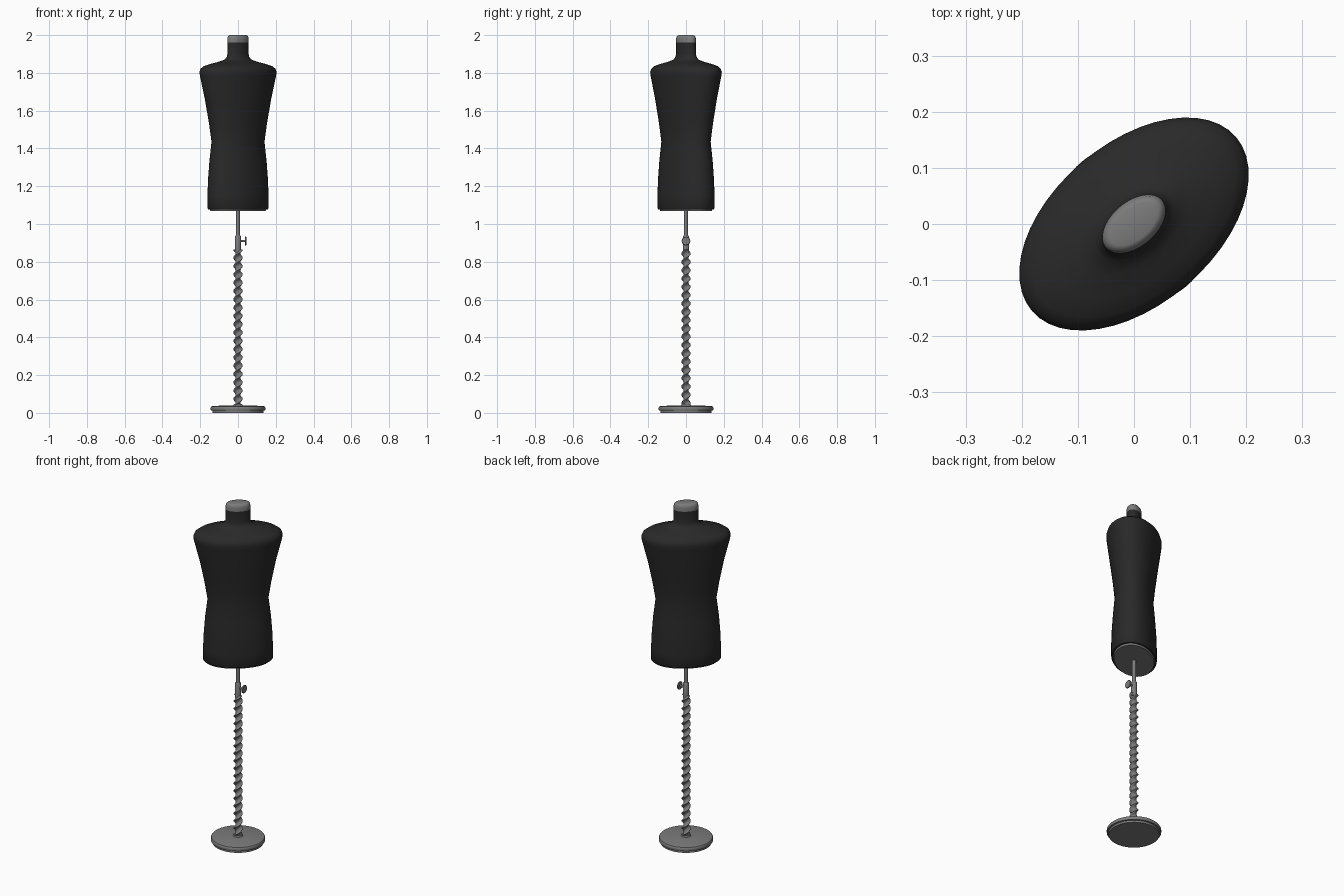
import bpy, math
from mathutils import Matrix, Vector

if "Cube" in bpy.data.objects:
    bpy.data.objects.remove(bpy.data.objects["Cube"], do_unlink=True)

TURN = math.radians(40.4)  # the torso stands turned on its pole


def make_material(name, value):
    mat = bpy.data.materials.new(name)
    mat.use_nodes = True
    colour = (value, value, value, 1)
    mat.diffuse_color = colour
    mat.node_tree.nodes["Principled BSDF"].inputs["Base Color"].default_value = colour
    return mat


black = make_material("black fabric", 0.022)
grey = make_material("grey metal", 0.2)


def loft(name, rings, mat, sides=48, turn=0.0, sharp=35):
    """Closed skin through elliptical rings (half width, half depth, height, twist)."""
    verts, faces = [], []
    for a, b, z, twist in rings:
        rot = Matrix.Rotation(turn + twist, 3, "Z")
        for i in range(sides):
            t = math.tau * i / sides - twist
            verts.append(rot @ Vector((a * math.cos(t), b * math.sin(t), z)))
    for r in range(len(rings) - 1):
        for i in range(sides):
            j = (i + 1) % sides
            k = r * sides
            faces.append((k + i, k + j, k + sides + j, k + sides + i))
    faces.append(tuple(reversed(range(sides))))
    faces.append(tuple(range(len(verts) - sides, len(verts))))
    mesh = bpy.data.meshes.new(name)
    mesh.from_pydata(verts, [], faces)
    mesh.materials.append(mat)
    obj = bpy.data.objects.new(name, mesh)
    bpy.context.collection.objects.link(obj)
    bpy.ops.object.select_all(action="DESELECT")
    obj.select_set(True)
    bpy.context.view_layer.objects.active = obj
    bpy.ops.object.shade_smooth_by_angle(angle=math.radians(sharp))
    return obj


def oval(profile):
    return [(a, b, z, 0) for a, b, z in profile]


def turned(profile):
    return [(r, r, z, 0) for r, z in profile]


# Torso with neck
loft("torso", oval([
    (0.182, 0.116, 1.078), (0.187, 0.119, 1.084), (0.187, 0.119, 1.15),
    (0.183, 0.116, 1.24), (0.176, 0.110, 1.33), (0.163, 0.101, 1.435),
    (0.178, 0.110, 1.53), (0.204, 0.126, 1.66), (0.236, 0.142, 1.785),
    (0.239, 0.144, 1.805), (0.232, 0.139, 1.822), (0.212, 0.126, 1.836),
    (0.170, 0.100, 1.848), (0.115, 0.069, 1.860), (0.082, 0.050, 1.871),
    (0.069, 0.043, 1.885), (0.066, 0.040, 1.90), (0.066, 0.040, 1.96)]),
    black, turn=TURN, sharp=50)

# Plate closing the torso underneath
loft("torso_bottom_plate", oval([(0.170, 0.104, 1.068), (0.174, 0.108, 1.08)]),
     grey, turn=TURN)

# Neck cap
loft("neck_cap", oval([
    (0.066, 0.040, 1.96), (0.066, 0.040, 1.98), (0.063, 0.037, 1.992),
    (0.057, 0.032, 1.998), (0.050, 0.027, 2.0)]), grey, turn=TURN, sharp=50)

# Pole and clamp collar
loft("upper_pole", turned([(0.011, 0.85), (0.011, 1.07)]), grey, 20)
loft("clamp_collar", turned([(0.016, 0.85), (0.016, 0.935), (0.013, 0.94)]), grey, 20)

# Twisted column
BOTTOM, TOP, TURNS, STEPS = 0.03, 0.865, 9.5, 190
loft("twisted_column", [
    (0.025, 0.012, BOTTOM + (TOP - BOTTOM) * s / STEPS, math.tau * TURNS * s / STEPS)
    for s in range(STEPS + 1)], grey, 24, sharp=60)

# Clamp knob: stem and flat head pointing to the left
knob = loft("clamp_knob", turned([
    (0.006, 0.0), (0.006, 0.036), (0.021, 0.036), (0.023, 0.038),
    (0.023, 0.042), (0.021, 0.044)]), grey, 24)
knob.location = (0, 0, 0.91)
knob.rotation_euler = (0, math.pi / 2, 0)

# Round foot
loft("base_foot", turned([
    (0.135, 0.0), (0.135, 0.012), (0.143, 0.013), (0.145, 0.017), (0.145, 0.028),
    (0.141, 0.034), (0.130, 0.037), (0.026, 0.040), (0.022, 0.046)]), grey, 64)
